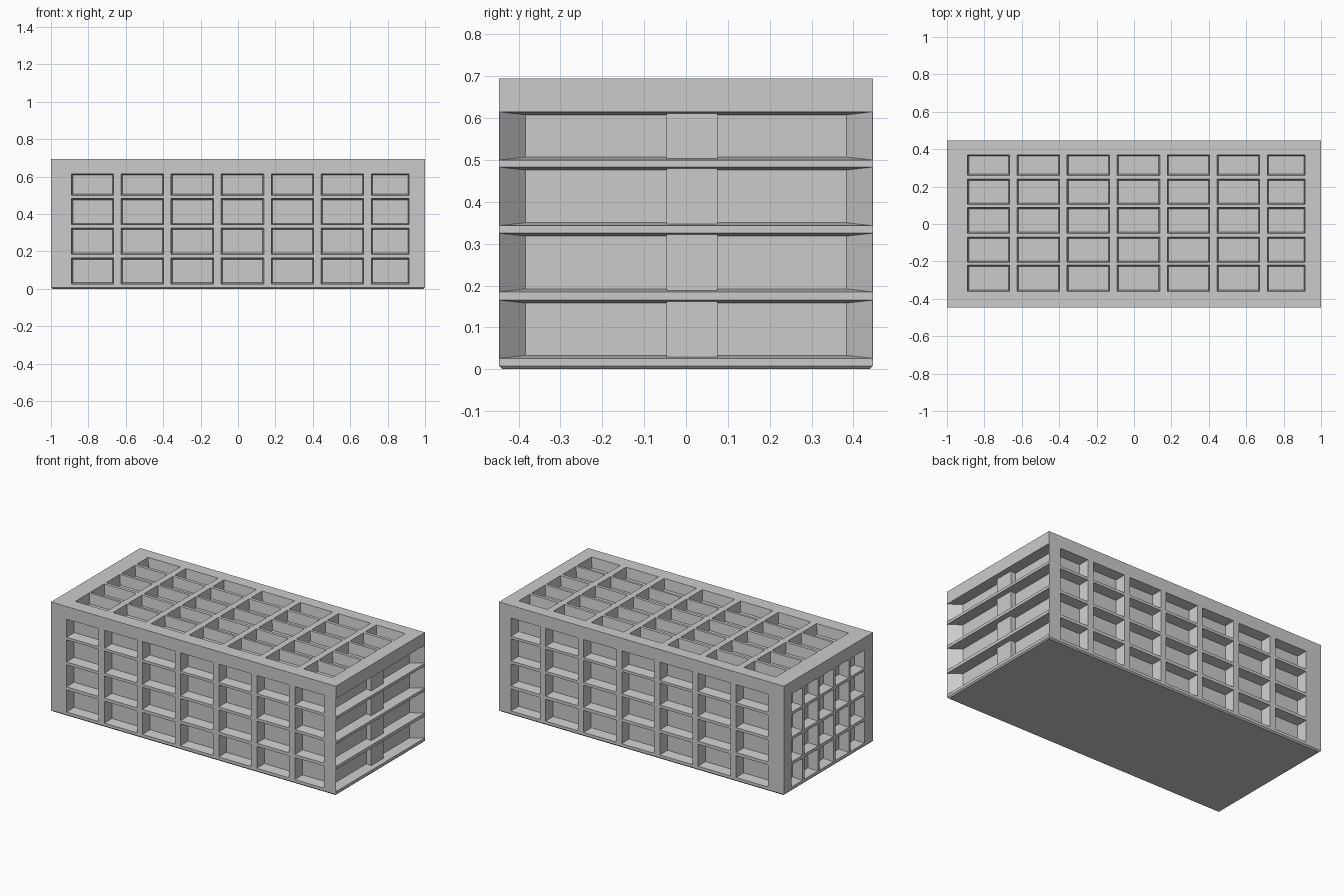
import bpy, bmesh
from mathutils import Vector

if "Cube" in bpy.data.objects:
    bpy.data.objects.remove(bpy.data.objects["Cube"])

X, Y, H = 1.0, 0.447, 0.695      # half length, half depth, height
DEPTH, TAPER, OUT = 0.065, 0.007, 0.01

cols_x = [(-0.89, -0.665), (-0.625, -0.397), (-0.358, -0.13), (-0.09, 0.138),
          (0.178, 0.405), (0.445, 0.672), (0.713, 0.915)]
cols_y = [(-0.36, -0.22), (-0.205, -0.07), (-0.05, 0.088), (0.105, 0.24), (0.26, 0.37)]
rows_z = [(0.026, 0.165), (0.185, 0.325), (0.343, 0.483), (0.50, 0.615)]


def new_object(name, bm):
    bmesh.ops.recalc_face_normals(bm, faces=bm.faces)
    me = bpy.data.meshes.new(name)
    bm.to_mesh(me)
    bm.free()
    ob = bpy.data.objects.new(name, me)
    bpy.context.collection.objects.link(ob)
    return ob


def add_box(bm, lo, hi):
    verts = bmesh.ops.create_cube(bm, size=1)["verts"]
    lo, hi = Vector(lo), Vector(hi)
    for v in verts:
        v.co = Vector(lo[i] + (hi[i] - lo[i]) * (v.co[i] + 0.5) for i in range(3))


def add_pocket(bm, axis, side, surface, u, v, taper_u=TAPER):
    """Tapered recess cut into the face at axis = side * surface."""
    rings = []
    for d in (-OUT, DEPTH):
        a, b = d / DEPTH * taper_u, d / DEPTH * TAPER
        ring = []
        for p, q in ((u[0] + a, v[0] + b), (u[1] - a, v[0] + b),
                     (u[1] - a, v[1] - b), (u[0] + a, v[1] - b)):
            co = [p, q]
            co.insert(axis, side * (surface - d))
            ring.append(bm.verts.new(co))
        rings.append(ring)
    bm.faces.new(rings[0])
    bm.faces.new(rings[1])
    for i in range(4):
        j = (i + 1) % 4
        bm.faces.new((rings[0][i], rings[0][j], rings[1][j], rings[1][i]))


def boolean(ob, tool, operation):
    mod = ob.modifiers.new(operation.title(), 'BOOLEAN')
    mod.operation, mod.solver, mod.object = operation, 'EXACT', tool
    bpy.context.view_layer.objects.active = ob
    bpy.ops.object.modifier_apply(modifier=mod.name)
    bpy.data.objects.remove(tool)


# main block with a small chamfer around the underside
bm = bmesh.new()
add_box(bm, (-X, -Y, 0), (X, Y, H))
bottom = [e for e in bm.edges if all(v.co.z < 0.001 for v in e.verts)]
bmesh.ops.bevel(bm, geom=bottom, offset=0.008, segments=1, affect='EDGES')
block = new_object("block", bm)

# recesses on the front, back, left and top, and wide slots on the right
bm = bmesh.new()
for z in rows_z:
    for x in cols_x:
        for side in (-1, 1):
            add_pocket(bm, 1, side, Y, x, z)
    for y in cols_y:
        add_pocket(bm, 0, -1, X, y, z)
    add_pocket(bm, 0, 1, X, (-Y + 0.001, Y - 0.001), z, taper_u=0.062)
for x in cols_x:
    for y in cols_y:
        add_pocket(bm, 2, 1, H, x, y)
cutter = new_object("recess_cutter", bm)
cutter.hide_render = True
boolean(block, cutter, 'DIFFERENCE')

# raised upright in the middle of the right-hand slots
bm = bmesh.new()
add_box(bm, (0.925, -0.047, 0.015), (0.968, 0.075, 0.625))
boolean(block, new_object("upright", bm), 'UNION')
